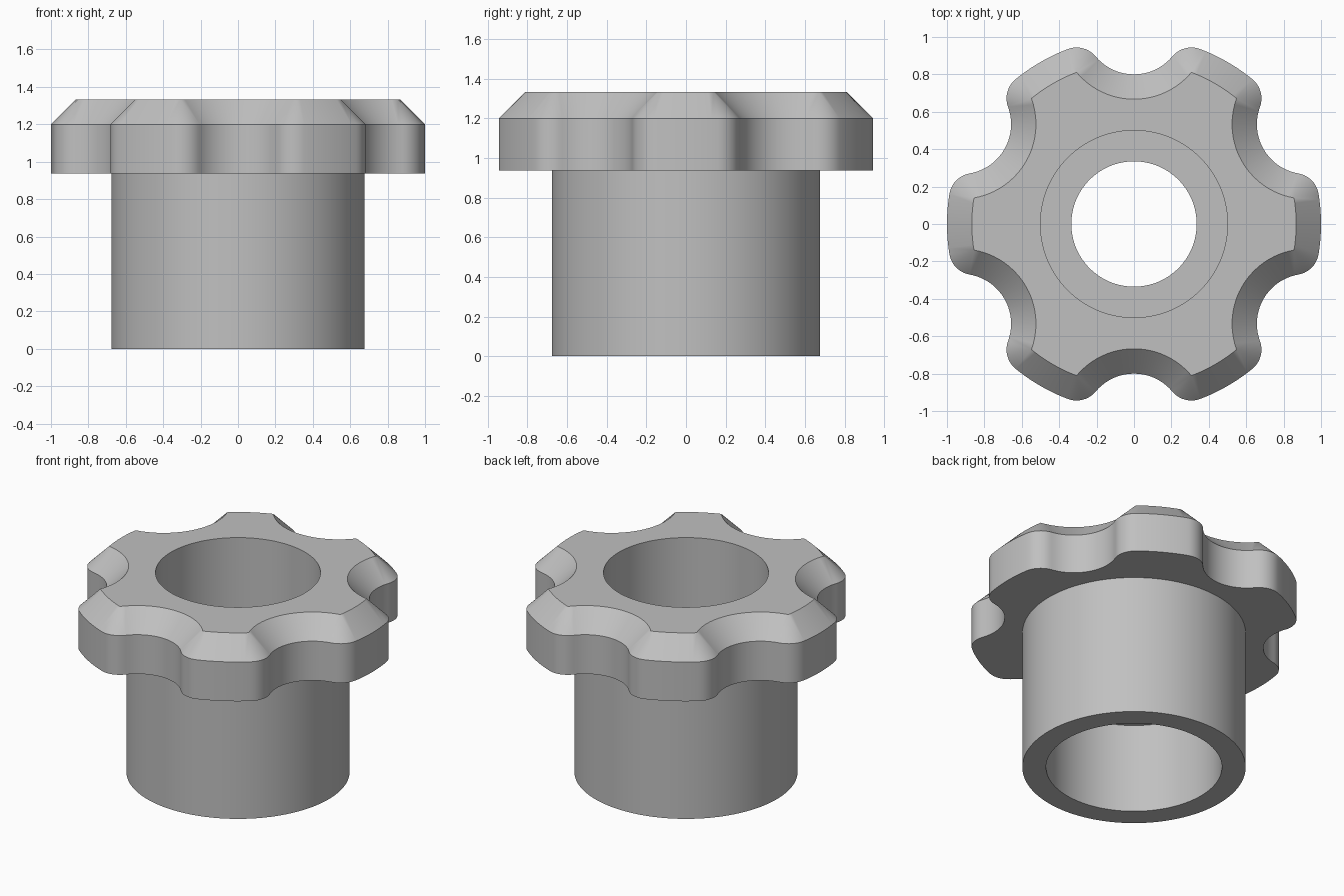
import bpy
import bmesh
import math

if "Cube" in bpy.data.objects:
    bpy.data.objects.remove(bpy.data.objects["Cube"], do_unlink=True)

LOBES = 6
CHAMFER = 0.133            # chamfer width and lobe corner radius
TIP = 1 - CHAMFER          # top rim radius at the lobes
NOTCH_AT, NOTCH_R = 1.067, 0.4
HALF = math.pi / LOBES

# Corner where the top rim meets a notch
spread = math.acos((TIP**2 + NOTCH_AT**2 - NOTCH_R**2) / (2 * TIP * NOTCH_AT))
corner_angle = HALF - spread


def polar(radius, angle):
    return complex(radius * math.cos(angle), radius * math.sin(angle))


corner = polar(TIP, corner_angle)
notch = polar(NOTCH_AT, HALF)
to_notch = notch - corner
turn = math.atan2(to_notch.imag, to_notch.real)


def steps(start, end, count):
    return [start + (end - start) * i / count for i in range(count)]


# Half a lobe as (top rim point, outward normal angle)
half = [(polar(TIP, a), a) for a in steps(0, corner_angle, 5)]
half += [(corner, a) for a in steps(corner_angle, turn, 10)]
half += [(notch - polar(NOTCH_R, a), a) for a in steps(turn, HALF, 10)]
half.append((notch - polar(NOTCH_R, HALF), HALF))
lobe = [(p.conjugate(), -a) for p, a in reversed(half[1:])] + half[:-1]

# Whole scalloped outline: top rim and its rounded outward offset
rim, outer = [], []
for k in range(LOBES):
    spin = polar(1, 2 * HALF * k)
    for p, a in lobe:
        rim.append(p * spin)
        outer.append((p + polar(CHAMFER, a)) * spin)


def circle(radius):
    return [p / abs(p) * radius for p in outer]


# Closed loop of cross-sections: head, upper bore, web, lower bore, sleeve
TOP, HEAD_BASE = 1.333, 0.9375
WEB_TOP, WEB_BASE = 0.72, 0.6
sections = [
    (outer, HEAD_BASE), (outer, TOP - CHAMFER), (rim, TOP),
    (circle(0.5), TOP), (circle(0.5), WEB_TOP),
    (circle(0.335), WEB_TOP), (circle(0.335), WEB_BASE),
    (circle(0.533), WEB_BASE), (circle(0.533), 0),
    (circle(0.677), 0), (circle(0.677), HEAD_BASE),
]

bm = bmesh.new()
rings = [[bm.verts.new((p.real, p.imag, z)) for p in pts] for pts, z in sections]
for i, low in enumerate(rings):
    high = rings[(i + 1) % len(rings)]
    for j in range(len(low)):
        n = (j + 1) % len(low)
        bm.faces.new((low[j], low[n], high[n], high[j]))
bmesh.ops.remove_doubles(bm, verts=bm.verts, dist=0.0005)
bmesh.ops.recalc_face_normals(bm, faces=bm.faces)

mesh = bpy.data.meshes.new("scalloped_knob")
bm.to_mesh(mesh)
bm.free()
knob = bpy.data.objects.new("scalloped_knob", mesh)
bpy.context.collection.objects.link(knob)

# Plain grey finish
grey = bpy.data.materials.new("grey")
grey.use_nodes = True
color = (0.53, 0.53, 0.53, 1)
grey.diffuse_color = color
for node in grey.node_tree.nodes:
    if node.type == "BSDF_PRINCIPLED":
        node.inputs["Base Color"].default_value = color
mesh.materials.append(grey)

# Smooth curved walls, crisp edges
bpy.ops.object.select_all(action="DESELECT")
knob.select_set(True)
bpy.context.view_layer.objects.active = knob
bpy.ops.object.shade_smooth_by_angle(angle=math.radians(30))
